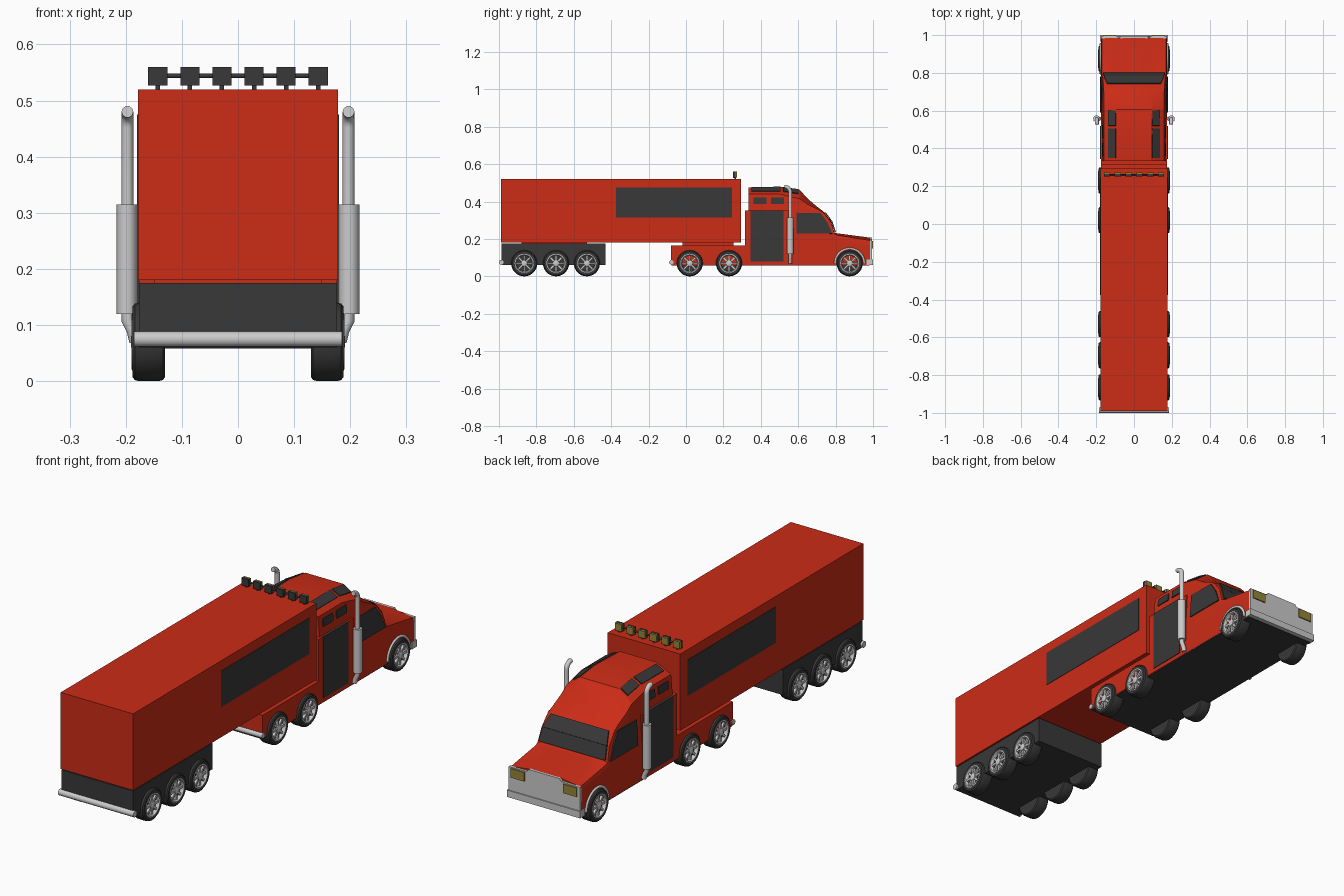
import bpy, bmesh, math
from mathutils import Matrix, Vector

if "Cube" in bpy.data.objects:
    bpy.data.objects.remove(bpy.data.objects["Cube"])


def material(name, rgb):
    m = bpy.data.materials.new(name)
    m.diffuse_color = (*rgb, 1)
    m.use_nodes = True
    m.node_tree.nodes["Principled BSDF"].inputs["Base Color"].default_value = m.diffuse_color
    return m


RED = material("red_paint", (0.6, 0.025, 0.008))
DARK = material("dark_grey", (0.04, 0.04, 0.04))
YELLOW = material("lamp_yellow", (0.3, 0.24, 0.04))


def finish(name, bm, mat=None, smooth=None):
    bmesh.ops.recalc_face_normals(bm, faces=bm.faces)
    me = bpy.data.meshes.new(name)
    bm.to_mesh(me)
    bm.free()
    ob = bpy.data.objects.new(name, me)
    bpy.context.collection.objects.link(ob)
    if mat:
        me.materials.append(mat)
    if smooth:
        bpy.ops.object.select_all(action='DESELECT')
        ob.select_set(True)
        bpy.context.view_layer.objects.active = ob
        bpy.ops.object.shade_smooth_by_angle(angle=math.radians(smooth))
    return ob


def add_box(bm, x, y, z, rot=Matrix()):
    c = Vector([(a[0] + a[1]) / 2 for a in (x, y, z)])
    size = [a[1] - a[0] for a in (x, y, z)]
    m = rot @ Matrix.Translation(c) @ Matrix.Diagonal((*size, 1))
    bmesh.ops.create_cube(bm, size=1, matrix=m)


def box(name, x, y, z, mat=None):
    bm = bmesh.new()
    add_box(bm, x, y, z)
    return finish(name, bm, mat)


def lathe(bm, profile, n=28):
    """Spin (radius, x) points around the x axis."""
    rings = []
    for r, x in profile:
        if r == 0:
            rings.append([bm.verts.new((x, 0, 0))] * n)
        else:
            rings.append([bm.verts.new((x, r * math.cos(2 * math.pi * i / n), r * math.sin(2 * math.pi * i / n)))
                          for i in range(n)])
    for a, b in zip(rings, rings[1:]):
        for i in range(n):
            j = (i + 1) % n
            bm.faces.new(list(dict.fromkeys([a[i], a[j], b[j], b[i]])))


def panel(name, pts, mat, thick=0.006):
    bm = bmesh.new()
    bm.faces.new([bm.verts.new(p) for p in pts])
    ob = finish(name, bm, mat)
    mod = ob.modifiers.new("thickness", 'SOLIDIFY')
    mod.thickness, mod.offset = thick, 0
    return ob


def tube(name, pts, radius, mat=None):
    cu = bpy.data.curves.new(name, 'CURVE')
    cu.dimensions, cu.bevel_depth = '3D', radius
    cu.bevel_resolution, cu.use_fill_caps = 3, True
    sp = cu.splines.new('POLY')
    sp.points.add(len(pts) - 1)
    for p, co in zip(sp.points, pts):
        p.co = (*co, 1)
    ob = bpy.data.objects.new(name, cu)
    bpy.context.collection.objects.link(ob)
    bpy.ops.object.select_all(action='DESELECT')
    ob.select_set(True)
    bpy.context.view_layer.objects.active = ob
    bpy.ops.object.convert(target='MESH')
    bpy.ops.object.shade_smooth_by_angle(angle=math.radians(50))
    if mat:
        ob.data.materials.append(mat)
    return ob


# Trailer: box body, bogie, coupling plates, rear bumper
box("trailer_body", (-.178, .178), (-.99, .295), (.18, .52), RED)
box("trailer_bogie", (-.176, .176), (-.987, -.43), (.06, .175), DARK)
for y0, y1 in ((-.88, -.53), (-.02, .255)):
    box("coupling_plate", (-.15, .15), (y0, y1), (.16, .182), RED)
tube("trailer_bumper", [(-.185, -.986, .075), (.185, -.986, .075)], .014)

# Tractor chassis with dark floor
box("tractor_chassis", (-.176, .176), (-.08, .34), (.062, .165), RED)
box("tractor_floor", (-.174, .174), (-.078, .98), (.058, .064), DARK)
tube("tractor_rear_bumper", [(-.18, -.078, .075), (.18, -.078, .075)], .012)
box("sleeper_base", (-.176, .176), (.315, .56), (.062, .352), RED)

# Cab shell lofted from half sections: y, then (x, z) of belt, side, shoulder, roof
stations = [
    (.333, .175, .23, .168, .35, .160, .440, .090, .475),
    (.50, .175, .23, .168, .35, .160, .440, .090, .480),
    (.607, .175, .23, .168, .35, .160, .415, .095, .464),
    (.65, .175, .23, .168, .34, .160, .385, .100, .416),
    (.70, .175, .23, .168, .32, .160, .360, .110, .373),
    (.735, .175, .23, .170, .29, .162, .340, .140, .347),
    (.776, .175, .20, .173, .25, .166, .288, .150, .293),
    (.795, .175, .19, .175, .21, .172, .228, .150, .232),
    (.81, .175, .18, .175, .20, .170, .220, .095, .230),
    (.985, .175, .15, .175, .17, .170, .192, .060, .207)]
bm = bmesh.new()
loops = []
for st in stations:
    half = [(.175, .062)] + [(st[i], st[i + 1]) for i in (1, 3, 5, 7)]
    ring = half + [(-x, z) for x, z in reversed(half)]
    loops.append([bm.verts.new((x, st[0], z)) for x, z in ring])
for a, b in zip(loops, loops[1:]):
    for i in range(len(a)):
        j = (i + 1) % len(a)
        bm.faces.new((a[i], a[j], b[j], b[i]))
bm.faces.new(loops[0])
bm.faces.new(loops[-1])
finish("cab_shell", bm, RED, 25)

# Windscreen in two bands
panel("windscreen_upper", [(-.142, .744, .342), (.142, .744, .342), (.158, .78, .293), (-.158, .78, .293)], DARK)
panel("windscreen_lower", [(-.158, .78, .293), (.158, .78, .293), (.163, .799, .236), (-.163, .799, .236)], DARK)

for s in (-1, 1):
    # Side windows, sleeper doors, upper and roof windows
    panel("side_window", [(s * .176, .59, .228), (s * .169, .59, .34), (s * .1675, .72, .338),
                          (s * .172, .755, .29), (s * .176, .782, .228)], DARK)
    box("sleeper_door", sorted((s * .17, s * .179)), (.345, .52), (.08, .352), DARK)
    for y0, y1 in ((.36, .43), (.455, .525)):
        panel("upper_window", [(s * .166, y0, .388), (s * .166, y1, .388),
                               (s * .163, y1, .422), (s * .163, y0, .422)], DARK)
    for y0, y1, d in ((.35, .505, 0), (.52, .60, -.013)):
        panel("roof_window", [(s * .135, y0, .455), (s * .135, y1, .455 + d),
                              (s * .097, y1, .477 + d), (s * .097, y0, .475)], DARK)
    box("trailer_window", sorted((s * .17, s * .18)), (-.375, .245), (.315, .475), DARK)
    # Headlamps
    box("headlamp", sorted((s * .095, s * .162)), (.98, 1.0), (.15, .19), YELLOW)
    # Exhaust: stack with bent tip, muffler, lower pipe
    tip = [(s * .197, .557 - .03 * (1 - math.cos(t)), .452 + .028 * math.sin(t))
           for t in [math.pi / 2 * k / 6 for k in range(7)]]
    tube("exhaust_stack", [(s * .197, .557, .30)] + tip, .0105)
    tube("muffler", [(s * .198, .557, .12), (s * .198, .557, .315)], .0185)
    tube("exhaust_lower_pipe", [(s * .197, .557, .13), (s * .197, .557, .108),
                                (s * .188, .557, .09), (s * .183, .557, .07)], .0105)
    # Front fender trim
    tube("fender_trim", [(s * .176, .875 + .078 * math.cos(t), .07 + .078 * math.sin(t))
                         for t in [math.pi * k / 16 for k in range(17)]], .006)

# Nose plate and front bumper
panel("nose_plate", [(-.175, .989, .08), (.175, .989, .08), (.175, .989, .194), (.085, .989, .196),
                     (.075, .989, .207), (-.075, .989, .207), (-.085, .989, .196), (-.175, .989, .194)], None, .012)
box("front_bumper", (-.18, .18), (.965, 1.0), (.06, .09))

# Wheels: shared tyre and rim meshes
bm = bmesh.new()
lathe(bm, [(0, 0), (.063, 0), (.068, .004), (.07, .011), (.07, .047), (.068, .054),
           (.063, .058), (.05, .058), (.048, .044), (0, .044)])
tyre = finish("tyre", bm, DARK, 35)
bm = bmesh.new()
lathe(bm, [(.051, .044), (.051, .059), (.046, .06), (.042, .054), (.042, .044)])
lathe(bm, [(.018, .044), (.016, .058), (.008, .061), (0, .061)], 16)
for k in range(8):
    add_box(bm, (.044, .055), (-.005, .005), (.012, .045), Matrix.Rotation(math.pi * k / 4, 4, 'X'))
rim = finish("rim", bm, None, 35)
first = True
for y in (-.865, -.695, -.53, .02, .23, .875):
    for s in (-1, 1):
        for part in (tyre, rim):
            ob = part if first else part.copy()
            if not first:
                bpy.context.collection.objects.link(ob)
            ob.location = (s * .13, y, .07)
            ob.rotation_euler = (0, 0, math.pi if s < 0 else 0)
        first = False

# Roof lamp bar on the trailer
tube("lamp_bar", [(-.158, .262, .544), (.158, .262, .544)], .004, DARK)
for i in range(6):
    x = -.143 + i * .0572
    box("lamp_post", (x - .004, x + .004), (.258, .266), (.515, .545), DARK)
    box("lamp_housing", (x - .017, x + .017), (.252, .264), (.527, .56), DARK)
    box("lamp_lens", (x - .0165, x + .0165), (.262, .272), (.5275, .5595), YELLOW)
